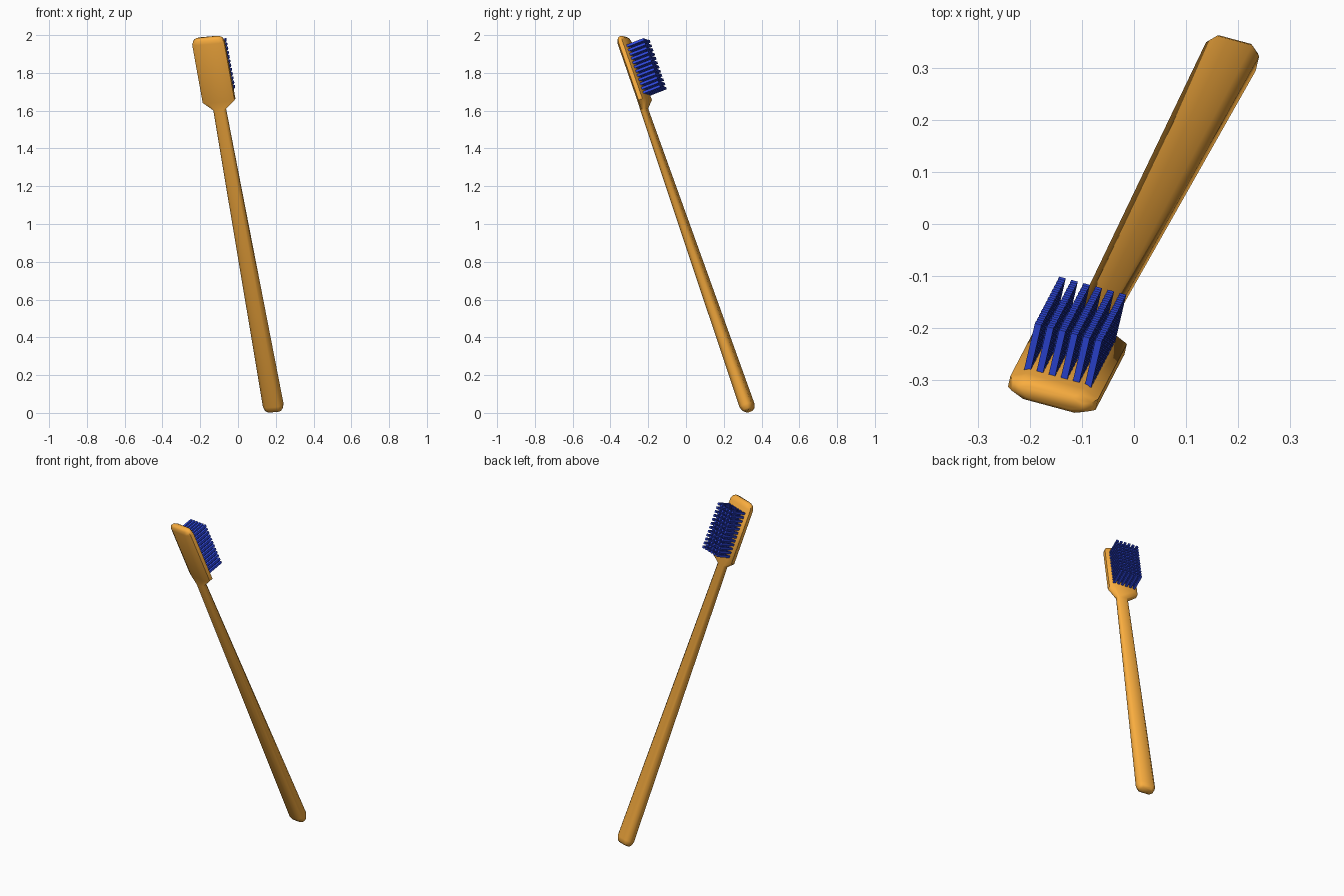
import bpy, bmesh, math
from mathutils import Vector, Matrix

if "Cube" in bpy.data.objects:
    bpy.data.objects.remove(bpy.data.objects["Cube"])

# Local frame: W across the brush, B bristle direction, A along the handle
A = Vector((-0.181, -0.347, 1)).normalized()
W = Vector((0.963, -0.259, 0.085))
W = (W - A * W.dot(A)).normalized()
B = A.cross(W)
ORIGIN = Vector((0.192, 0.333, 0.01))
FRAME = Matrix((W, B, A)).transposed().to_4x4()
FRAME.translation = ORIGIN


def material(name, rgb):
    m = bpy.data.materials.new(name)
    m.diffuse_color = (*rgb, 1)
    m.use_nodes = True
    m.node_tree.nodes["Principled BSDF"].inputs["Base Color"].default_value = m.diffuse_color
    return m


def finish(bm, name, mat):
    bmesh.ops.recalc_face_normals(bm, faces=bm.faces[:])
    bm.transform(FRAME)
    me = bpy.data.meshes.new(name)
    bm.to_mesh(me)
    bm.free()
    ob = bpy.data.objects.new(name, me)
    bpy.context.collection.objects.link(ob)
    me.materials.append(mat)
    return ob


def octagon(w, b, off):
    """Chamfered rectangle with half width w and half thickness b."""
    fw, fb = w * 0.66, b * 0.45
    pts = [(w, fb), (fw, b), (-fw, b), (-w, fb),
           (-w, -fb), (-fw, -b), (fw, -b), (w, -fb)]
    return [(x, y + off) for x, y in pts]


orange = material("orange_plastic", (0.95, 0.42, 0.05))
blue = material("blue_bristle", (0.03, 0.07, 0.8))

# Handle, neck and head: (position, half width, half thickness, offset)
SECTIONS = [
    (0.0, 0.038, 0.018, 0),
    (0.01, 0.047, 0.027, 0),
    (0.033, 0.053, 0.034, 0),
    (1.715, 0.0335, 0.0165, 0),
    (1.757, 0.0875, 0.025, 0.018),
    (2.087, 0.0875, 0.025, 0.018),
    (2.108, 0.078, 0.020, 0.018),
    (2.117, 0.064, 0.012, 0.018),
]
bm = bmesh.new()
rings = [[bm.verts.new((x, y, a)) for x, y in octagon(w, b, off)]
         for a, w, b, off in SECTIONS]
for lo, hi in zip(rings, rings[1:]):
    for i in range(8):
        j = (i + 1) % 8
        bm.faces.new((lo[i], lo[j], hi[j], hi[i]))
bm.faces.new(rings[0])
bm.faces.new(rings[-1])
handle = finish(bm, "handle_and_head", orange)
bpy.context.view_layer.objects.active = handle
handle.select_set(True)
bpy.ops.object.shade_smooth_by_angle(angle=math.radians(50))

# Bristles: grid of thin square pegs rooted in the head
COLS, ROWS = 6, 12
ROOT, TIP, SIZE = 0.025, 0.137, 0.013
bm = bmesh.new()
for r in range(ROWS):
    for c in range(COLS):
        w = -0.0605 + 0.121 * c / (COLS - 1)
        a = 1.79 + 0.265 * r / (ROWS - 1)
        m = Matrix.Translation((w, (ROOT + TIP) / 2, a)) @ \
            Matrix.Diagonal((SIZE, TIP - ROOT, SIZE, 1))
        bmesh.ops.create_cube(bm, size=1, matrix=m)
finish(bm, "bristles", blue)
